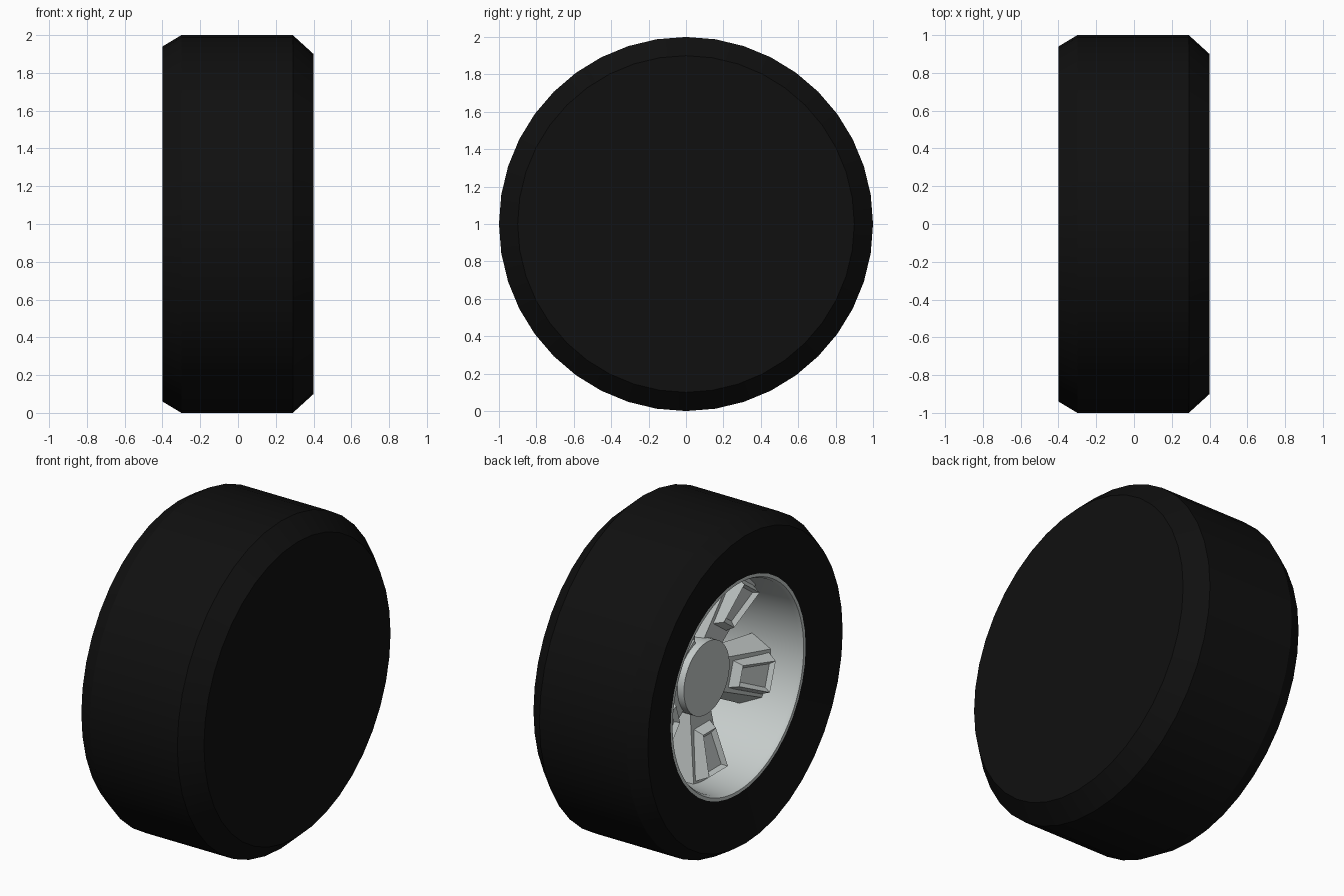
import bpy, bmesh, math

if "Cube" in bpy.data.objects:
    bpy.data.objects.remove(bpy.data.objects["Cube"], do_unlink=True)


def material(name, rgb):
    m = bpy.data.materials.new(name)
    m.use_nodes = True
    m.diffuse_color = (*rgb, 1)
    m.node_tree.nodes["Principled BSDF"].inputs["Base Color"].default_value = (*rgb, 1)
    return m


rubber = material("black_rubber", (0.005, 0.005, 0.005))
alloy = material("light_alloy", (0.56, 0.6, 0.59))


def finish(name, bm, mat, smooth=None):
    bmesh.ops.recalc_face_normals(bm, faces=bm.faces[:])
    mesh = bpy.data.meshes.new(name)
    bm.to_mesh(mesh)
    bm.free()
    mesh.materials.append(mat)
    ob = bpy.data.objects.new(name, mesh)
    ob.location.z = 1
    bpy.context.collection.objects.link(ob)
    if smooth:
        bpy.ops.object.select_all(action="DESELECT")
        ob.select_set(True)
        bpy.context.view_layer.objects.active = ob
        bpy.ops.object.shade_smooth_by_angle(angle=math.radians(smooth))
    return ob


def lathe(name, profile, sides, mat):
    """Spin (x, radius) points around the x axle; radius 0 closes the ends."""
    bm = bmesh.new()
    rings = []
    for x, r in profile:
        if r == 0:
            rings.append([bm.verts.new((x, 0, 0))] * sides)
        else:
            turn = [2 * math.pi * i / sides for i in range(sides)]
            rings.append([bm.verts.new((x, r * math.sin(t), r * math.cos(t))) for t in turn])
    for a, b in zip(rings, rings[1:]):
        for i in range(sides):
            j = (i + 1) % sides
            corners = list(dict.fromkeys((a[i], a[j], b[j], b[i])))
            bm.faces.new(corners)
    return finish(name, bm, mat, 25)


def wedge(bm, angle, low, high):
    """Tapered block; each end gives (radius, half width, x) for inner and outer edge."""
    c, s = math.cos(angle), math.sin(angle)
    loops = []
    for (r0, w0, x0), (r1, w1, x1) in (low, high):
        quad = [(r0, -w0, x0), (r1, -w1, x1), (r1, w1, x1), (r0, w0, x0)]
        loops.append([bm.verts.new((x, -(r * c - w * s), r * s + w * c)) for r, w, x in quad])
    a, b = loops
    bm.faces.new(a)
    top = bm.faces.new(b)
    for i in range(4):
        j = (i + 1) % 4
        bm.faces.new((a[i], a[j], b[j], b[i]))
    bmesh.ops.recalc_face_normals(bm, faces=bm.faces[:])
    return top


# Tyre: closed on the inner side, hollow on the outer side
lathe("tyre", [(0.4, 0), (0.4, 0.9), (0.29, 1), (-0.3, 1), (-0.4, 0.94),
               (-0.35, 0.64), (0.26, 0.64), (0.26, 0)], 40, rubber)

# Rim: thin lip and a deep barrel
lathe("rim_barrel", [(0.255, 0), (0.255, 0.6), (-0.33, 0.635), (-0.345, 0.655),
                     (-0.352, 0.655), (-0.352, 0.632), (-0.33, 0.62),
                     (0.25, 0.58), (0.25, 0)], 80, alloy)

# Hub
lathe("hub", [(0.25, 0), (0.25, 0.22), (-0.14, 0.22), (-0.14, 0)], 40, alloy)

# Five wide spokes, each with a raised, pocketed block
for k in range(5):
    angle = math.radians(-90 + 72 * k)
    bm = bmesh.new()
    wedge(bm, angle, ((0.17, 0.13, 0.0), (0.615, 0.21, -0.03)),
          ((0.17, 0.09, -0.09), (0.605, 0.14, -0.15)))
    finish(f"spoke_{k + 1}", bm, alloy)
    bm = bmesh.new()
    top = wedge(bm, angle, ((0.28, 0.085, -0.08), (0.59, 0.125, -0.13)),
                ((0.32, 0.06, -0.16), (0.55, 0.09, -0.22)))
    bmesh.ops.inset_region(bm, faces=[top], thickness=0.03, depth=-0.025)
    finish(f"spoke_block_{k + 1}", bm, alloy)
